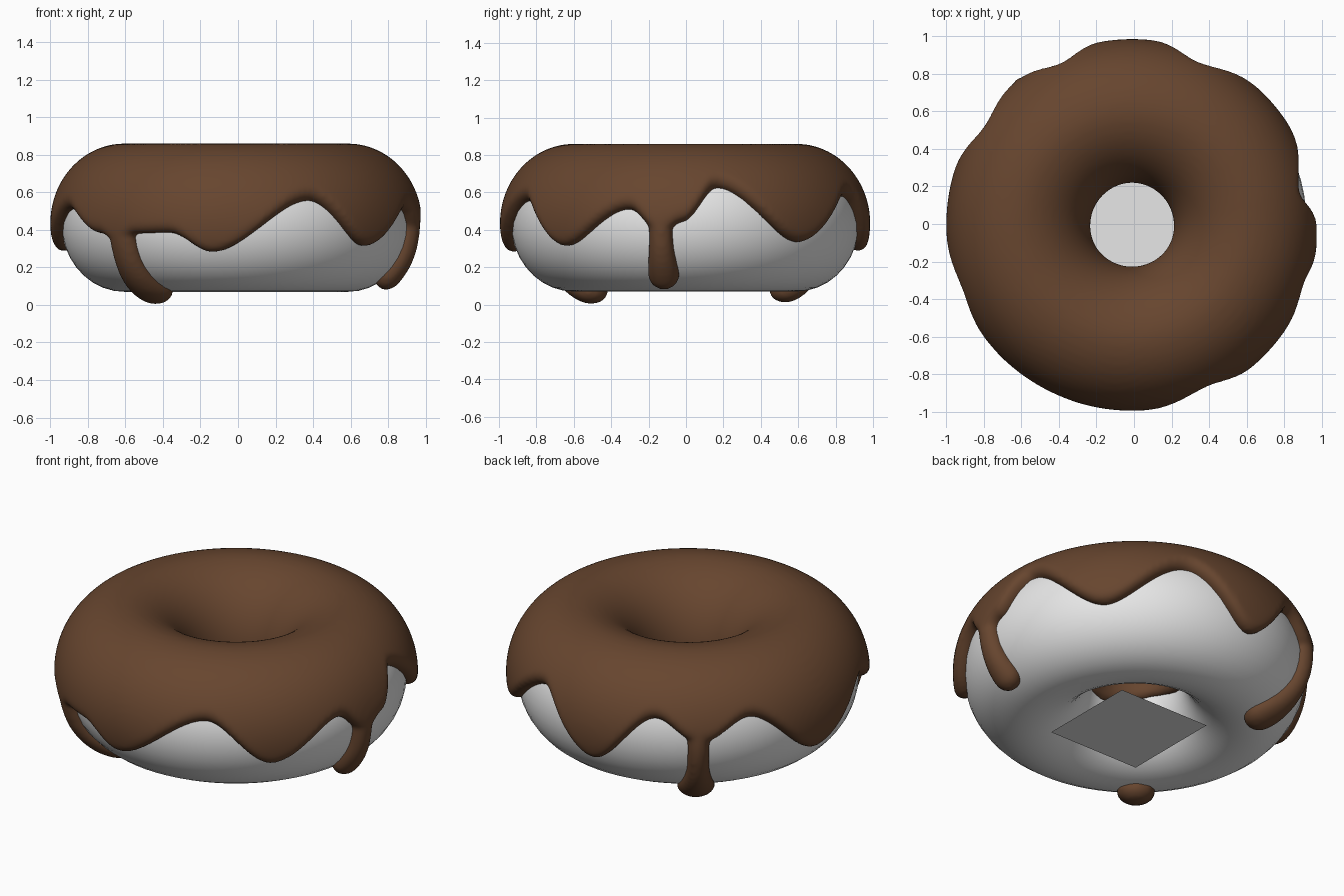
import bpy, bmesh, math
from math import sin, cos, pi, radians

if "Cube" in bpy.data.objects:
    bpy.data.objects.remove(bpy.data.objects["Cube"])

CX, CY, ZC = -0.01, -0.005, 0.435      # ring centre
R, RW, RH = 0.595, 0.335, 0.365        # ring radius, tube half width and half height
THICK = 0.06


def material(name, rgb):
    m = bpy.data.materials.new(name)
    m.diffuse_color = (*rgb, 1)
    m.use_nodes = True
    m.node_tree.nodes["Principled BSDF"].inputs["Base Color"].default_value = m.diffuse_color
    return m


GREY = material("plain_grey", (0.8, 0.8, 0.8))
BROWN = material("chocolate_brown", (0.135, 0.060, 0.028))


def make(name, bm, mat, smooth=True):
    bmesh.ops.recalc_face_normals(bm, faces=bm.faces)
    me = bpy.data.meshes.new(name)
    bm.to_mesh(me)
    bm.free()
    ob = bpy.data.objects.new(name, me)
    bpy.context.collection.objects.link(ob)
    me.materials.append(mat)
    for p in me.polygons:
        p.use_smooth = smooth
    return ob


def on_tube(theta, phi, off=0.0, side=0.0):
    """Point on the ring: theta around, phi around the tube, raised by off, shifted sideways."""
    r = R + (RW + off) * cos(phi)
    return (CX + r * cos(theta) - side * sin(theta),
            CY + r * sin(theta) + side * cos(theta),
            ZC + (RH + off) * sin(phi))


def skin(bm, loops, closed):
    """Join loops of points with quads; cap the ends if the run is not closed."""
    rows = [[bm.verts.new(p) for p in lp] for lp in loops]
    n, m = len(rows), len(rows[0])
    for i in range(n if closed else n - 1):
        a, b = rows[i], rows[(i + 1) % n]
        for j in range(m):
            k = (j + 1) % m
            bm.faces.new((a[j], a[k], b[k], b[j]))
    if not closed:
        bm.faces.new(rows[0])
        bm.faces.new(rows[-1])


# Dough ring
bm = bmesh.new()
skin(bm, [[on_tube(2 * pi * i / 72, 2 * pi * j / 36) for j in range(36)] for i in range(72)], True)
make("dough_ring", bm, GREY)

# Small flat square under the hole
bm = bmesh.new()
bm.faces.new([bm.verts.new((0.02 + 0.3 * a, -0.02 + 0.3 * b, 0.076))
              for a, b in ((-1, -1), (1, -1), (1, 1), (-1, 1))])
make("base_square", bm, GREY, False)

# Icing: height of the wavy lower edge by angle in degrees
EDGE = [(-159, 0.51), (-139, 0.38), (-131, 0.33), (-124, 0.38), (-112, 0.385), (-98, 0.285),
        (-65, 0.555), (-43, 0.315), (-18.5, 0.51), (-8, 0.38), (-1, 0.44), (11, 0.625),
        (40, 0.335), (68, 0.58), (92, 0.29), (114, 0.57), (129, 0.44), (146, 0.56),
        (172, 0.29), (201, 0.51)]


def edge_height(deg):
    for (a, za), (b, zb) in zip(EDGE, EDGE[1:]):
        if a <= deg <= b:
            t = (deg - a) / (b - a)
            return za + (zb - za) * t * t * (3 - 2 * t)


def icing_loop(deg):
    th = radians(deg)
    lo = math.asin((edge_height(deg) - ZC) / RH)
    hi = pi + 0.1 + 0.06 * sin(3 * th)
    n = 40
    outer, inner = [], []
    for i in range(n + 1):
        u = 0.5 - 0.5 * cos(pi * i / n)            # denser near the rims
        phi = lo + (hi - lo) * u
        d = min(phi - lo, hi - phi) * 0.35 / 0.055
        d = min(d, 1)
        thick = THICK - 0.022 * max(0, -cos(phi))
        outer.append(on_tube(th, phi, thick * math.sqrt(max(0, 1 - (1 - d) ** 2))))
        if 0 < i < n:
            inner.append(on_tube(th, phi, -0.035))
    return outer + inner[::-1]


bm = bmesh.new()
skin(bm, [icing_loop(-159 + 360 * i / 240) for i in range(240)], True)


# Drips: angle, end angle under the tube, neck half width, tip half width
def drip(deg, end, neck, tip):
    th, start, end = radians(deg), 0.3, radians(end)
    n, loops = 40, []
    for i in range(n + 1):
        t = sin(pi / 2 * i / n)
        phi = start + (end - start) * t
        s = min(max((t - 0.35) / 0.5, 0), 1)
        w = neck + (tip - neck) * s * s * (3 - 2 * s)
        left = (phi - end) * 0.36 / tip            # distance to the rounded end
        cap = math.sqrt(max(0.004, 1 - (1 - min(left, 1)) ** 2))
        h = (0.06 + 0.015 * s) * cap
        loops.append([on_tube(th, phi, h * sin(2 * pi * k / 20), w * cap * cos(2 * pi * k / 20))
                      for k in range(20)])
    skin(bm, loops, False)


drip(-8, -62, 0.064, 0.085)
drip(-130.5, -93, 0.082, 0.105)
drip(128.5, -88, 0.060, 0.105)

icing = make("chocolate_icing", bm, BROWN)
rm = icing.modifiers.new("merge", 'REMESH')
rm.mode = 'VOXEL'
rm.voxel_size = 0.014
rm.use_smooth_shade = True
sm = icing.modifiers.new("soften", 'SMOOTH')
sm.factor = 0.5
sm.iterations = 8
